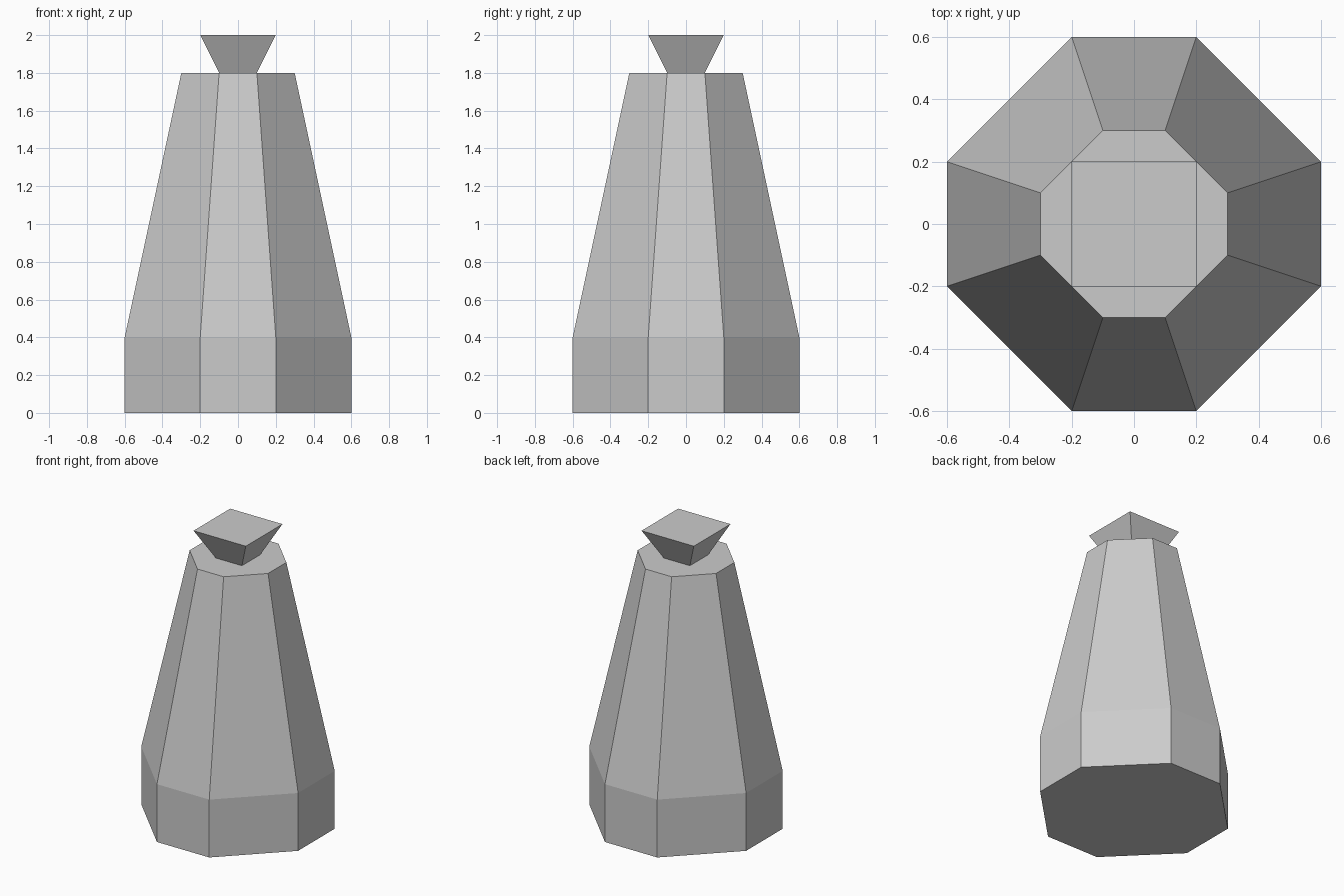
import bpy
import bmesh

# Remove the default cube
cube = bpy.data.objects.get("Cube")
if cube:
    bpy.data.objects.remove(cube, do_unlink=True)

# Single flat colour
grey = bpy.data.materials.new("light_grey")
grey.use_nodes = True
colour = (0.6, 0.6, 0.6, 1.0)
grey.diffuse_color = colour
grey.node_tree.nodes["Principled BSDF"].inputs["Base Color"].default_value = colour


def octagon(wide, narrow):
    """Octagon with long diagonal sides, counter-clockwise."""
    quarter = [(wide, -narrow), (wide, narrow)]
    points = []
    for _ in range(4):
        points += quarter
        quarter = [(-y, x) for x, y in quarter]
    return points


def square(half):
    return [(half, -half), (half, half), (-half, half), (-half, -half)]


def loft(name, sections):
    """Join stacked (height, outline) sections into a closed solid."""
    bm = bmesh.new()
    rings = [[bm.verts.new((x, y, z)) for x, y in outline] for z, outline in sections]
    for low, high in zip(rings, rings[1:]):
        for i in range(len(low)):
            j = (i + 1) % len(low)
            bm.faces.new((low[i], low[j], high[j], high[i]))
    bm.faces.new(rings[0][::-1])
    bm.faces.new(rings[-1])
    bmesh.ops.recalc_face_normals(bm, faces=bm.faces[:])
    mesh = bpy.data.meshes.new(name)
    bm.to_mesh(mesh)
    bm.free()
    mesh.materials.append(grey)
    obj = bpy.data.objects.new(name, mesh)
    bpy.context.collection.objects.link(obj)
    return obj


# Tapered body rising from an upright foot
loft("body", [
    (0.0, octagon(0.6, 0.2)),
    (0.4, octagon(0.6, 0.2)),
    (1.8, octagon(0.3, 0.1)),
])

# Flared square cap
loft("cap", [(1.8, square(0.1)), (2.0, square(0.2))])
